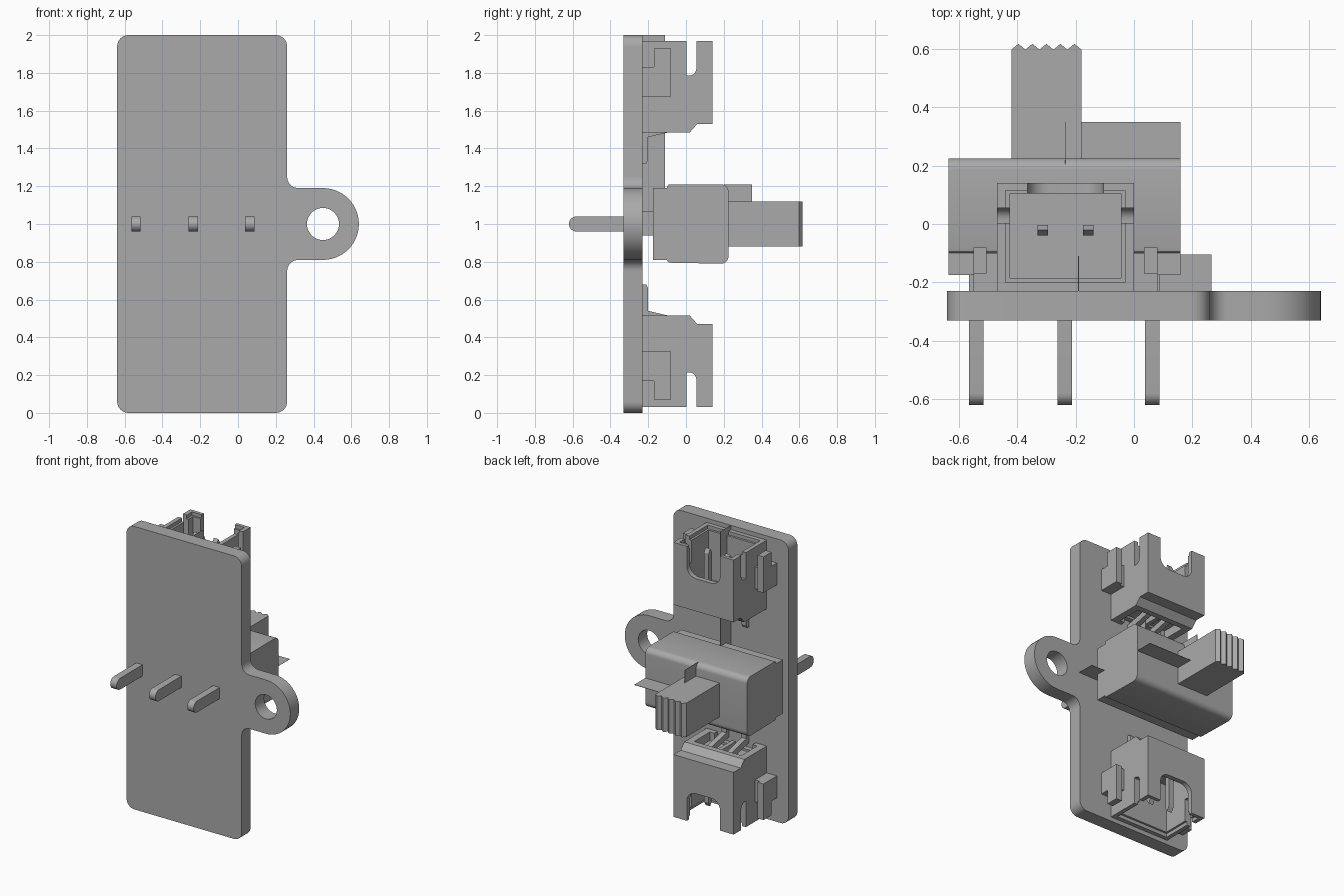
import bpy, bmesh, math
from mathutils import Matrix, Vector

cube = bpy.data.objects.get("Cube")
if cube:
    bpy.data.objects.remove(cube, do_unlink=True)

grey = bpy.data.materials.new("plain grey")
grey.use_nodes = True
grey.diffuse_color = (0.4, 0.4, 0.4, 1)
grey.node_tree.nodes["Principled BSDF"].inputs["Base Color"].default_value = (0.4, 0.4, 0.4, 1)


def prism(name, pts, lo, hi, axis, smooth=False):
    """Extrude a closed profile along an axis; the profile uses the other two axes in order."""
    def place(p, t):
        return {"x": (t, p[0], p[1]), "y": (p[0], t, p[1]), "z": (p[0], p[1], t)}[axis]
    bm = bmesh.new()
    face = bm.faces.new([bm.verts.new(place(p, lo)) for p in pts])
    new = bmesh.ops.extrude_face_region(bm, geom=[face])["geom"]
    move = Vector(place((0, 0), hi - lo))
    bmesh.ops.translate(bm, vec=move, verts=[v for v in new if isinstance(v, bmesh.types.BMVert)])
    bmesh.ops.recalc_face_normals(bm, faces=bm.faces)
    mesh = bpy.data.meshes.new(name)
    bm.to_mesh(mesh)
    bm.free()
    mesh.materials.append(grey)
    obj = bpy.data.objects.new(name, mesh)
    bpy.context.collection.objects.link(obj)
    if smooth:
        soften(obj)
    return obj


def box(name, x, y, z):
    return prism(name, [(x[0], y[0]), (x[1], y[0]), (x[1], y[1]), (x[0], y[1])], z[0], z[1], "z")


def activate(obj):
    bpy.ops.object.select_all(action="DESELECT")
    obj.select_set(True)
    bpy.context.view_layer.objects.active = obj


def soften(obj):
    activate(obj)
    bpy.ops.object.shade_smooth_by_angle(angle=math.radians(30))


def cut(obj, cutters):
    for cutter in cutters:
        mod = obj.modifiers.new("cut", "BOOLEAN")
        mod.operation, mod.solver, mod.object = "DIFFERENCE", "EXACT", cutter
        activate(obj)
        bpy.ops.object.modifier_apply(modifier=mod.name)
        bpy.data.objects.remove(cutter, do_unlink=True)


def arc(cx, cz, r, start, end, n=8):
    return [(cx + r * math.cos(math.radians(start + (end - start) * i / n)),
             cz + r * math.sin(math.radians(start + (end - start) * i / n))) for i in range(n + 1)]


# Circuit board with a screw ear
outline = (arc(-.58, .06, .06, 180, 270) + arc(.2, .06, .06, 270, 360)
           + arc(.32, .75, .06, 180, 90) + arc(.45, 1, .19, -90, 90, 28)
           + arc(.32, 1.25, .06, 270, 180) + arc(.2, 1.94, .06, 0, 90)
           + arc(-.58, 1.94, .06, 90, 180))
board = prism("board", outline, -.33, -.23, "y")
cut(board, [prism("screw_hole", arc(.45, 1, .085, 0, 348.75, 31), -.4, -.1, "y")])
soften(board)

# Switch terminals with rounded tips
for i, x in enumerate((-.54, -.237, .062)):
    tip = arc(-.58, 1, .04, 90, 270, 12) + [(-.2, .96), (-.2, 1.04)]
    prism(f"switch_pin_{i + 1}", tip, x - .025, x + .025, "x", True)
    box(f"switch_pin_shoulder_{i + 1}", (x - .025, x + .025), (-.23, -.17), (.94, 1.07))

# Switch base, metal housing and ridged slider
box("switch_base", (-.635, .16), (-.175, -.09), (.81, 1.19))
shell = (arc(.185, 1.17, .04, 90, 0) + arc(.185, .83, .04, 0, -90)
         + arc(-.085, .81, .015, 270, 180, 3) + arc(-.085, 1.195, .015, 180, 90, 3))
prism("switch_housing", shell, -.635, .16, "x", True)
teeth = [(-.42 + .024 * i, .617 if i % 2 else .597) for i in range(11)]
prism("switch_slider", [(-.18, .2), (-.42, .2)] + teeth, .88, 1.12, "z")

# Thin fins on the middle planes of the board and the switch
box("board_fin_upright", (-.191, -.189), (-.23, -.11), (1, 2))
box("board_fin_level", (-.19, .265), (-.23, -.105), (.999, 1.001))
box("switch_fin_upright", (-.236, -.234), (.2, .35), (1, 1.21))
box("switch_fin_level", (-.235, .16), (.2, .35), (.999, 1.001))

# Upper connector shell
mid = -.235
profile = [(-.23, 1.485), (.02, 1.485), (.06, 1.53), (.14, 1.53), (.14, 1.97), (-.23, 1.97)]
shell = prism("connector_shell", profile, mid - .235, mid + .235, "x")
cut(shell, [
    box("cavity", (mid - .19, mid + .19), (-.185, .105), (1.6, 2.1)),
    box("mouth_step", (mid - .205, mid + .205), (-.2, .115), (1.945, 2.1)),
    prism("latch_window", [(mid + .13, 2.1), (mid - .13, 2.1)]
          + arc(mid - .06, 1.83, .07, 180, 270) + arc(mid + .06, 1.83, .07, 270, 360),
          .07, .3, "y"),
    prism("side_slot", [(.055, 2.1), (.003, 2.1), (.003, 1.785)]
          + arc(.015, 1.825, .04, 270, 360), -1, 1, "x"),
    box("rear_tray", (mid - .185, mid + .185), (-.195, -.02), (1.4, 1.545)),
    box("rear_exit", (mid - .15, mid + .15), (-.3, -.1), (1.4, 1.53)),
])
soften(shell)
parts = [shell]

# Contacts: pointed pin, drop at the rear, and foot on the board
for side, s in (("left", 1), ("right", -1)):
    x = mid + s * .078
    bent = [(-.04, 1.88), (-.02, 1.91), (-.003, 1.88), (-.003, 1.5), (-.03, 1.5),
            (-.2, 1.46), (-.2, 1.34), (-.21, 1.32), (-.23, 1.32), (-.23, 1.5),
            (-.04, 1.54)]
    parts.append(prism(f"connector_contact_{side}", bent, x - .018, x + .018, "x"))
    # Side solder tabs
    tab = [(-.23, 1.675), (-.08, 1.675), (-.08, 1.93), (-.17, 1.93), (-.17, 1.83), (-.23, 1.83)]
    a, b = sorted((mid + s * .27, mid + s * .315))
    parts.append(prism(f"connector_tab_{side}", tab, a, b, "x"))
    a, b = sorted((mid + s * .23, mid + s * .28))
    parts.append(box(f"connector_tab_bridge_{side}", (a, b), (-.23, -.1), (1.675, 1.83)))
parts.append(box("connector_rear_rib", (mid - .015, mid + .015), (-.2, -.01), (1.5, 1.56)))

# Lower connector mirrored about the board's middle height
flip = Matrix.Translation((0, 0, 2)) @ Matrix.Diagonal((1, 1, -1, 1))
for part in parts:
    twin = part.copy()
    twin.data = part.data.copy()
    twin.data.transform(flip)
    twin.data.flip_normals()
    twin.name = "lower_" + part.name
    part.name = "upper_" + part.name
    bpy.context.collection.objects.link(twin)
